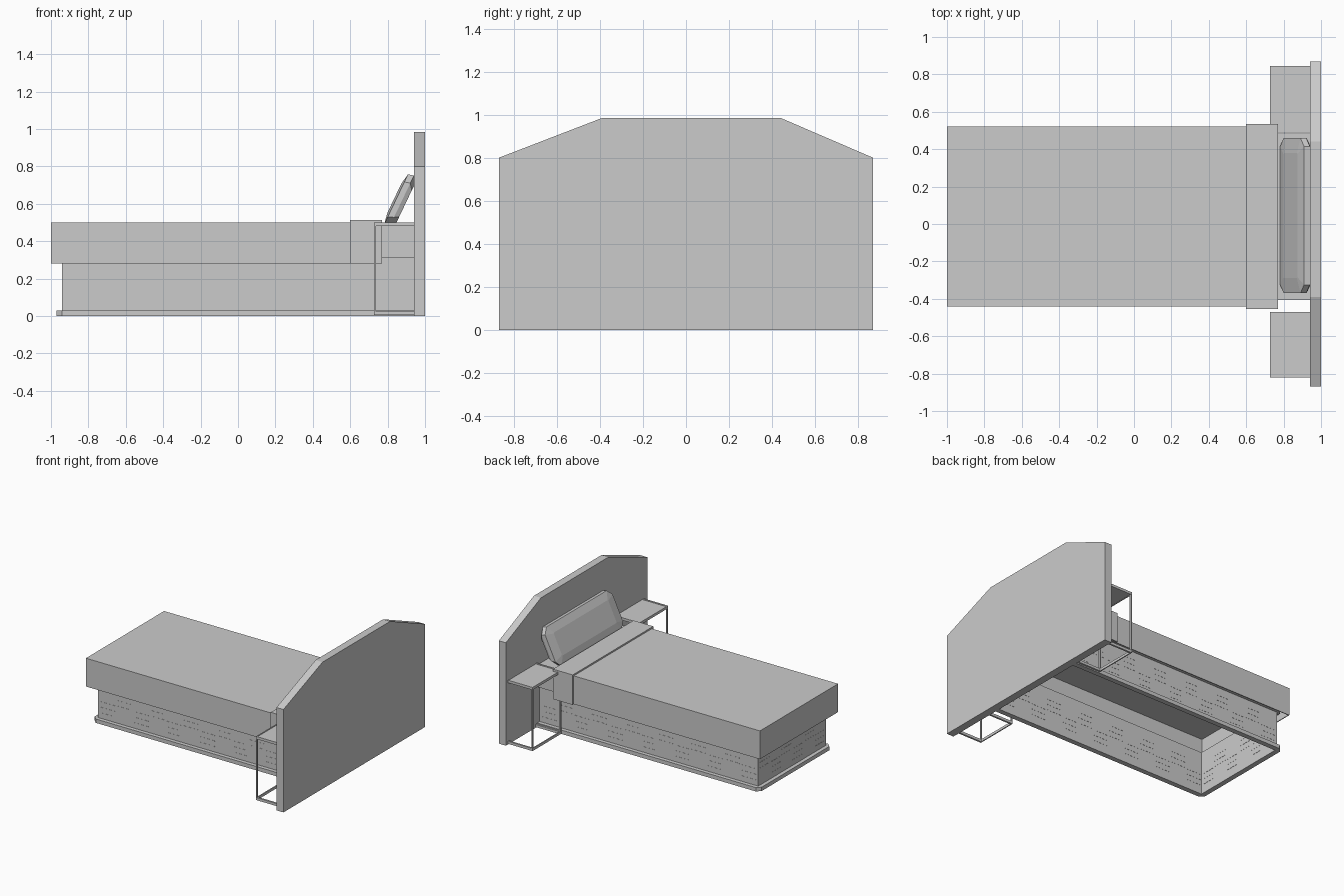
import bpy, bmesh
from mathutils import Vector

if "Cube" in bpy.data.objects:
    bpy.data.objects.remove(bpy.data.objects["Cube"])


def finish(name, bm):
    bmesh.ops.recalc_face_normals(bm, faces=bm.faces)
    me = bpy.data.meshes.new(name)
    bm.to_mesh(me)
    bm.free()
    ob = bpy.data.objects.new(name, me)
    bpy.context.collection.objects.link(ob)
    return ob


def add_box(bm, x0, x1, y0, y1, z0, z1):
    vs = bmesh.ops.create_cube(bm, size=1)["verts"]
    for v in vs:
        v.co = ((x0 + x1) / 2 + v.co.x * (x1 - x0),
                (y0 + y1) / 2 + v.co.y * (y1 - y0),
                (z0 + z1) / 2 + v.co.z * (z1 - z0))


def boxes(name, *specs):
    bm = bmesh.new()
    for s in specs:
        add_box(bm, *s)
    return finish(name, bm)


def cover(name, x0, x1, y0, y1, z0, z1, t, foot=True):
    """Thin hollow cover: top, two sides and optionally a foot end."""
    specs = [(x0, x1, y0, y1, z1 - t, z1),
             (x0, x1, y0, y0 + t, z0, z1 - t),
             (x0, x1, y1 - t, y1, z0, z1 - t)]
    if foot:
        specs.append((x0, x0 + t, y0 + t, y1 - t, z0, z1 - t))
    return boxes(name, *specs)


def prism(name, points, direction):
    bm = bmesh.new()
    face = bm.faces.new([bm.verts.new(p) for p in points])
    res = bmesh.ops.extrude_face_region(bm, geom=[face])
    bmesh.ops.translate(bm, vec=direction,
                        verts=[g for g in res["geom"] if isinstance(g, bmesh.types.BMVert)])
    return finish(name, bm)


# Headboard with clipped upper corners
outline = [(-0.87, 0), (0.87, 0), (0.87, 0.80), (0.44, 0.985), (-0.39, 0.985), (-0.87, 0.80)]
prism("headboard", [(0.94, y, z) for y, z in outline], (0.06, 0, 0))

# Plinth and upper rim: open rings with chamfered foot corners
ring = [(0.94, -0.405), (-0.94, -0.405), (-0.97, -0.375), (-0.97, 0.455), (-0.94, 0.485), (0.94, 0.485),
        (0.94, 0.455), (-0.94, 0.455), (-0.94, -0.375), (0.94, -0.375)]
for name, z in (("plinth", 0), ("upper_rim", 0.31)):
    prism(name, [(x, y, z) for x, y in ring], (0, 0, 0.03))

# Base walls around a hollow interior
Y0, Y1, X0, T = -0.375, 0.455, -0.94, 0.01
boxes("base_walls",
      (X0, 0.94, Y0, Y0 + T, 0.0, 0.34),
      (X0, 0.94, Y1 - T, Y1, 0.0, 0.34),
      (X0, X0 + T, Y0 + T, Y1 - T, 0.0, 0.34))

# Woven relief: groups of horizontal strips in staggered columns, on both wall faces
P = 0.0012
bm = bmesh.new()
for i in range(13):
    a = X0 + 0.02 + i * 0.143
    for k in range(3):
        z = (0.07, 0.16)[i % 2] + k * 0.043
        for y in (Y0, Y1 - T):
            add_box(bm, a, a + 0.125, y - P, y + T + P, z, z + 0.004)
for i in range(6):
    a = Y0 + 0.02 + i * 0.135
    for k in range(3):
        z = (0.07, 0.16)[i % 2] + k * 0.043
        add_box(bm, X0 - P, X0 + T + P, a, a + 0.12, z, z + 0.004)
finish("base_weave", bm)

# Hollow mattress, blanket and turned-back fold
cover("mattress", -0.97, 0.94, -0.405, 0.485, 0.34, 0.48, 0.006)
cover("blanket", -1, 0.765, -0.44, 0.52, 0.28, 0.50, 0.006)
cover("blanket_fold", 0.60, 0.77, -0.455, 0.535, 0.28, 0.513, 0.012, foot=False)

# Pillow: stacked octagonal rings leaning on the headboard
up, out, origin = Vector((0.43, 0, 0.903)), Vector((-0.903, 0, 0.43)), Vector((0.845, 0, 0.495))
bm = bmesh.new()
rings = []
for n, u0, u1, inset, c in ((0, 0, 0.235, 0.012, 0.04), (0.024, -0.02, 0.272, 0, 0.045),
                            (0.055, -0.033, 0.265, 0, 0.045), (0.066, 0.03, 0.205, 0.08, 0.006)):
    a, b = -0.37 + inset, 0.46 - inset
    pts = [(a + c, u0), (b - c, u0), (b, u0 + c), (b, u1 - c),
           (b - c, u1), (a + c, u1), (a, u1 - c), (a, u0 + c)]
    rings.append([bm.verts.new(origin + up * u + out * n + Vector((0, y, 0))) for y, u in pts])
for r, s in zip(rings, rings[1:]):
    for i in range(8):
        j = (i + 1) % 8
        bm.faces.new((r[i], r[j], s[j], s[i]))
bm.faces.new(rings[0])
bm.faces.new(rings[-1])
finish("pillow", bm)

# Bedside tables: thin open frame with a top panel, fixed to the headboard
B, F = 0.014, 0.728
for side, y0, y1 in (("left", -0.82, -0.47), ("right", 0.49, 0.845)):
    boxes(side + "_table_top", (F + 0.008, 0.94, y0 + B, y1 - B, 0.482, 0.496))
    specs = [(F, F + 0.008, y0 + B, y1 - B, z, z + 0.02) for z in (0.005, 0.48)]
    for y in (y0, y1 - B):
        specs += [(F, 0.94, y, y + B, z, z + 0.02) for z in (0.005, 0.48)]
        specs.append((F, F + 0.01, y, y + B, 0.025, 0.48))
    boxes(side + "_table_frame", *specs)
